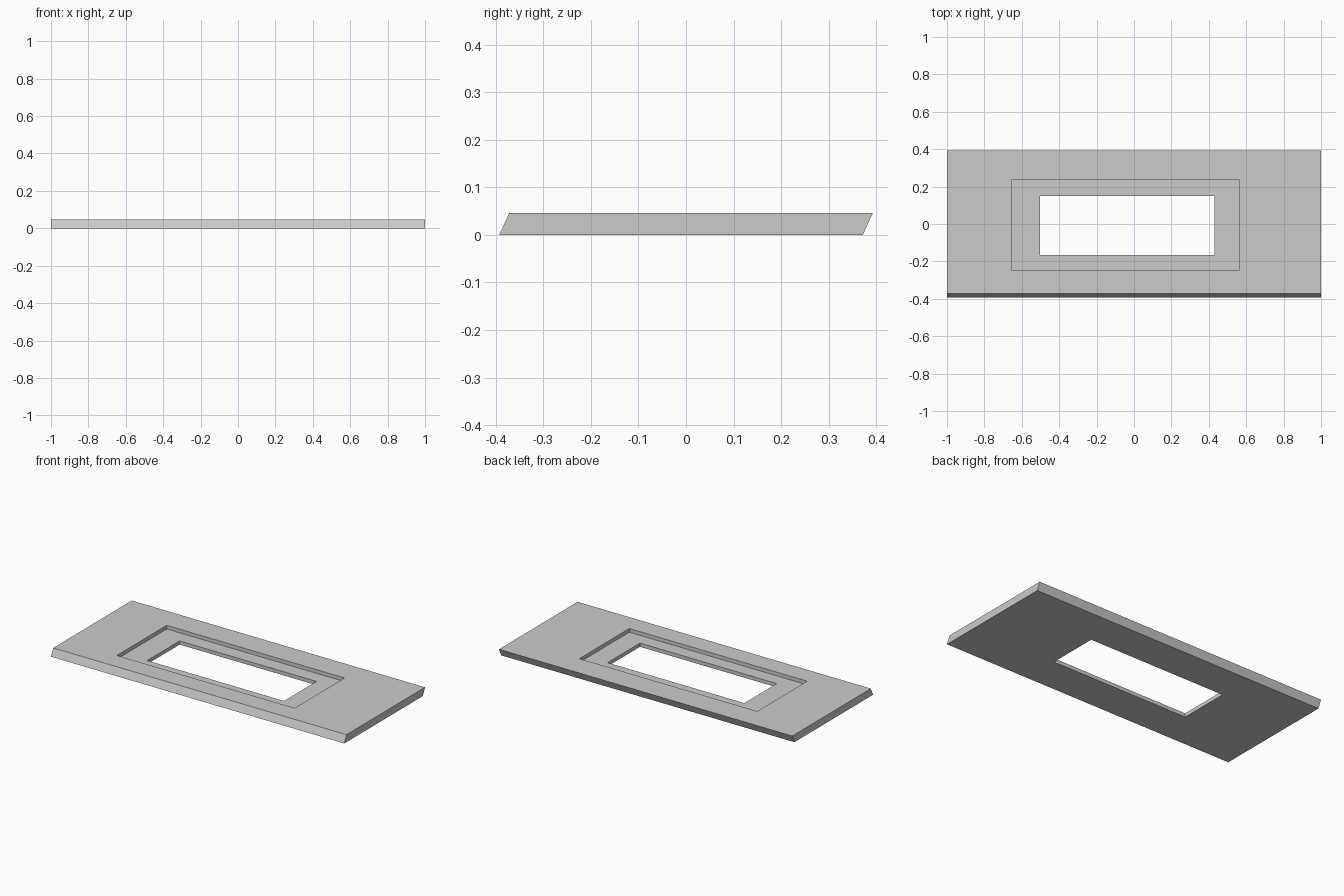
import bpy
import bmesh

default = bpy.data.objects.get("Cube")
if default:
    bpy.data.objects.remove(default, do_unlink=True)

TOP, LEDGE = 0.046, 0.023

# Plain grey material
grey = bpy.data.materials.new("plain grey")
grey.use_nodes = True
colour = (0.6, 0.6, 0.6, 1)
grey.diffuse_color = colour
grey.node_tree.nodes["Principled BSDF"].inputs["Base Color"].default_value = colour

bm = bmesh.new()


def ring(x0, x1, y0, y1, z):
    """Rectangular loop of four vertices at one height."""
    return [bm.verts.new((x, y, z)) for x, y in
            ((x0, y0), (x1, y0), (x1, y1), (x0, y1))]


recess = (-0.652, 0.561, -0.249, 0.237)
opening = (-0.503, 0.43, -0.166, 0.15)

# Section loops: slanted outer edge, recessed ledge, through opening
rings = [
    ring(-1, 1, -0.393, 0.372, 0),
    ring(-1, 1, -0.372, 0.393, TOP),
    ring(*recess, TOP),
    ring(*recess, LEDGE),
    ring(*opening, LEDGE),
    ring(*opening, 0),
]

# Join each loop to the next, closing back on the underside
for a, b in zip(rings, rings[1:] + rings[:1]):
    for i in range(4):
        j = (i + 1) % 4
        bm.faces.new((a[i], a[j], b[j], b[i]))
bmesh.ops.recalc_face_normals(bm, faces=bm.faces)

mesh = bpy.data.meshes.new("slanted_plate")
bm.to_mesh(mesh)
bm.free()
mesh.materials.append(grey)
plate = bpy.data.objects.new("slanted_plate", mesh)
bpy.context.collection.objects.link(plate)
